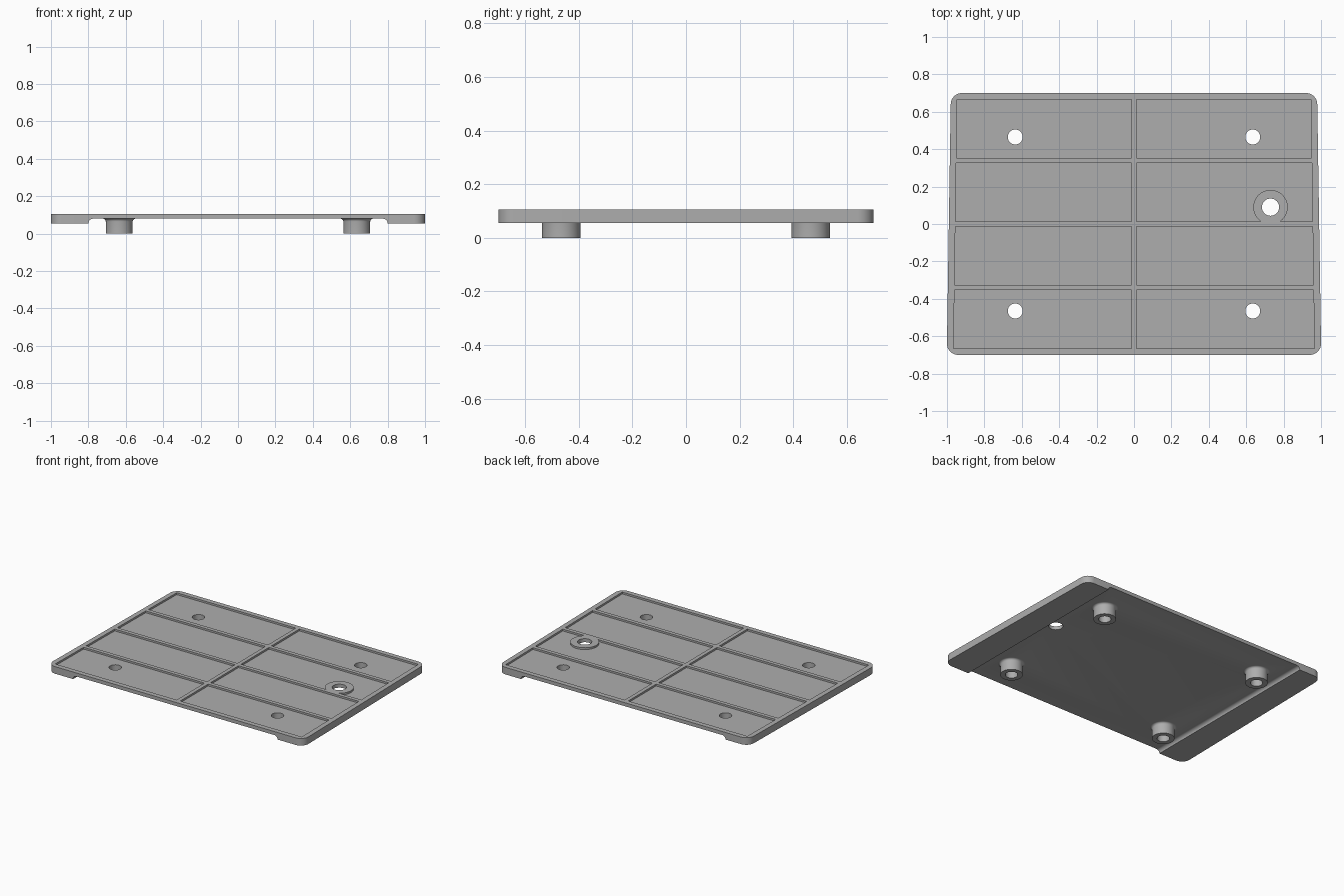
import bpy
import bmesh
from math import pi, cos, sin, radians

if "Cube" in bpy.data.objects:
    bpy.data.objects.remove(bpy.data.objects["Cube"])

TOP, UNDER, LOW = 0.105, 0.08, 0.055    # plate top, channel roof, side rail bottom
FLOOR = TOP - 0.013                     # floor of the top pockets
HALF_Y, RIM, RIB = 0.7, 0.035, 0.014

grey = bpy.data.materials.new("plain grey")
grey.use_nodes = True
grey.diffuse_color = (0.42, 0.42, 0.42, 1)
grey.node_tree.nodes["Principled BSDF"].inputs["Base Color"].default_value = grey.diffuse_color


def edge_x(y):
    """Half width of the slightly tapered plate."""
    return 0.99 - 0.02 * y / (2 * HALF_Y)


def finish(name, bm):
    bmesh.ops.recalc_face_normals(bm, faces=bm.faces)
    mesh = bpy.data.meshes.new(name)
    bm.to_mesh(mesh)
    bm.free()
    obj = bpy.data.objects.new(name, mesh)
    obj.data.materials.append(grey)
    bpy.context.collection.objects.link(obj)
    return obj


def prism(name, points, direction):
    """Extrude a closed outline along a direction."""
    bm = bmesh.new()
    face = bm.faces.new([bm.verts.new(p) for p in points])
    new = bmesh.ops.extrude_face_region(bm, geom=[face])["geom"]
    bmesh.ops.translate(bm, vec=direction,
                        verts=[v for v in new if isinstance(v, bmesh.types.BMVert)])
    return finish(name, bm)


def lathe(name, profile, x, y, sides=48):
    """Stack rings of (radius, z) into a closed round solid."""
    bm = bmesh.new()
    rings = [[bm.verts.new((x + r * cos(2 * pi * i / sides),
                            y + r * sin(2 * pi * i / sides), z))
              for i in range(sides)] for r, z in profile]
    for a, b in zip(rings, rings[1:]):
        for i in range(sides):
            j = (i + 1) % sides
            bm.faces.new((a[i], a[j], b[j], b[i]))
    bm.faces.new(rings[0])
    bm.faces.new(rings[-1])
    return finish(name, bm)


def combine(target, tool, operation):
    mod = target.modifiers.new("combine", "BOOLEAN")
    mod.operation, mod.object, mod.solver = operation, tool, "EXACT"
    bpy.context.view_layer.objects.active = target
    bpy.ops.object.modifier_apply(modifier=mod.name)
    bpy.data.objects.remove(tool)


# Tapered slab with rounded corners
radius, outline = 0.06, []
for sx, sy, start in ((1, 1, 0), (-1, 1, 90), (-1, -1, 180), (1, -1, 270)):
    cx, cy = sx * (edge_x(sy * HALF_Y) - radius), sy * (HALF_Y - radius)
    for k in range(9):
        a = radians(start + k * 90 / 8)
        outline.append((cx + radius * cos(a), cy + radius * sin(a), LOW))
plate = prism("base_plate", outline, (0, 0, TOP - LOW))

# Wide channel under the plate with curved shoulders
rise = UNDER - LOW
shoulder = [(0.80 - rise * sin(radians(a)), UNDER - rise * cos(radians(a)))
            for a in range(0, 91, 15)]
shoulder = [(0.80 - rise * (1 - sin(radians(a))), UNDER - rise * (1 - cos(radians(a))))
            for a in range(0, 91, 15)]
half = [(0.80, LOW - 0.02)] + shoulder[::-1]
section = half + [(-x, z) for x, z in half[::-1]]
combine(plate, prism("channel_cutter", [(x, -1, z) for x, z in section], (0, 2, 0)), "DIFFERENCE")

# Eight shallow pockets separated by ribs
lines = [-HALF_Y + RIM, -0.34, 0, 0.34, HALF_Y - RIM]
for row in range(4):
    y0 = lines[row] + (RIB if row > 0 else 0)
    y1 = lines[row + 1] - (RIB if row < 3 else 0)
    for side in (-1, 1):
        corners = [(RIB, y0), (edge_x(y0) - RIM, y0), (edge_x(y1) - RIM, y1), (RIB, y1)]
        pocket = prism("pocket_cutter", [(side * x, y, FLOOR) for x, y in corners], (0, 0, 0.05))
        combine(plate, pocket, "DIFFERENCE")

# Raised collar around the cable hole
HOLE = (0.73, 0.09)
combine(plate, lathe("hole_collar", [(0.092, 0.086), (0.092, TOP)], *HOLE), "UNION")
combine(plate, lathe("hole_cutter", [(0.046, -0.1), (0.046, 0.3)], *HOLE), "DIFFERENCE")

# Four hollow feet with a flared root
flare = [(0.072 + 0.015 * (1 - cos(radians(a))), 0.065 + 0.015 * sin(radians(a)))
         for a in range(0, 91, 18)]
for x in (-0.635, 0.635):
    for y in (-0.465, 0.465):
        foot = lathe("foot", [(0.072, 0)] + flare + [(0.087, 0.086)], x, y)
        combine(plate, foot, "UNION")
        combine(plate, lathe("screw_cutter", [(0.04, -0.1), (0.04, 0.3)], x, y), "DIFFERENCE")

bpy.ops.object.select_all(action="DESELECT")
plate.select_set(True)
bpy.context.view_layer.objects.active = plate
bpy.ops.object.shade_smooth_by_angle(angle=radians(30))
